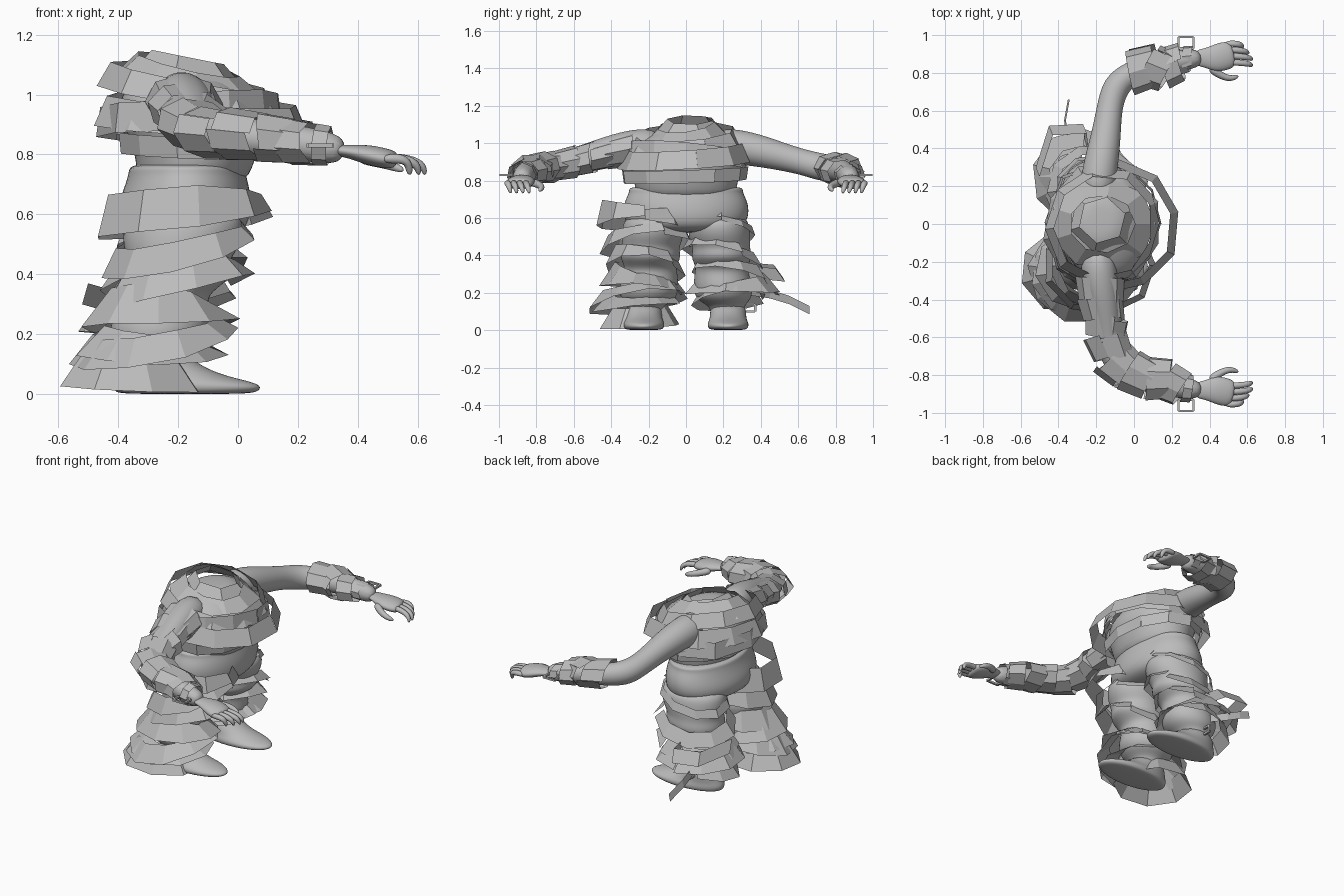
import bpy, bmesh, math, random
from mathutils import Vector

if "Cube" in bpy.data.objects:
    bpy.data.objects.remove(bpy.data.objects["Cube"])
random.seed(4)
grey = bpy.data.materials.new("linen grey")
grey.diffuse_color = (0.5, 0.5, 0.5, 1)
grey.use_nodes = True
grey.node_tree.nodes["Principled BSDF"].inputs["Base Color"].default_value = grey.diffuse_color


def finish(name, bm, subdiv=0, smooth=True):
    me = bpy.data.meshes.new(name)
    bmesh.ops.recalc_face_normals(bm, faces=bm.faces)
    for f in bm.faces:
        f.smooth = smooth
    bm.to_mesh(me)
    bm.free()
    me.materials.append(grey)
    ob = bpy.data.objects.new(name, me)
    bpy.context.collection.objects.link(ob)
    if subdiv:
        ob.modifiers.new("soften", 'SUBSURF').levels = subdiv
        ob.modifiers["soften"].render_levels = subdiv
    return ob


def skin(bm, rings):
    rows = [[bm.verts.new(p) for p in r] for r in rings]
    n = len(rows[0])
    for a, b in zip(rows, rows[1:]):
        for i in range(n):
            bm.faces.new((a[i], a[(i + 1) % n], b[(i + 1) % n], b[i]))
    bm.faces.new(rows[0])
    bm.faces.new(rows[-1])


def loft(name, sections, n=14):
    """Stack of upright ellipses: z, centre x, centre y, radius x, radius y."""
    bm = bmesh.new()
    skin(bm, [[(cx + rx * math.cos(2 * math.pi * i / n), cy + ry * math.sin(2 * math.pi * i / n), z)
               for i in range(n)] for z, cx, cy, rx, ry in sections])
    return finish(name, bm, 2)


def tube(name, path, n=10, flat=1.0):
    """Round limb through points x, y, z, radius; flat squashes it vertically."""
    bm, pts, rings = bmesh.new(), [Vector(p[:3]) for p in path], []
    for i, p in enumerate(pts):
        d = (pts[min(i + 1, len(pts) - 1)] - pts[max(i - 1, 0)]).normalized()
        u = d.cross(Vector((0, 0, 1))).normalized()
        v = u.cross(d)
        r = path[i][3]
        rings.append([p + u * r * math.cos(2 * math.pi * k / n) + v * r * flat * math.sin(2 * math.pi * k / n)
                      for k in range(n)])
    skin(bm, rings)
    return finish(name, bm, 2)


def wrap(name, c, rx, ry, w, tx=0, ty=0, flare=1.0, n=9, turn=0.0, rise=0.0, axis=None, loose=0.025, taper=0.0):
    """Cloth band round c: half sizes, width, tilts, top scale, spiral rise, narrowing towards the front."""
    bm, rows = bmesh.new(), []
    q = Vector(axis).to_track_quat('Z', 'Y') if axis else None
    for i in range(n + 1):
        t = turn + 2 * math.pi * i / n
        ct, st = math.cos(t), math.sin(t)
        k = 1 + random.uniform(-loose, loose)
        z = tx * ct + ty * st + rise * (i / n - 0.5)
        h = w * (0.5 - taper * 0.5 * max(ct, 0) ** 2)
        pair = [Vector((rx * ct * k * f, ry * st * k * f, z + s * h)) for s, f in ((-1, 1), (1, flare))]
        rows.append([bm.verts.new(Vector(c) + (q @ p if q else p)) for p in pair])
    for a, b in zip(rows, rows[1:]):
        bm.faces.new((a[0], b[0], b[1], a[1]))
    return finish(name, bm, 0, False)


def strip(name, pts, offset):
    """Loose cloth strip whose width is the offset vector."""
    bm = bmesh.new()
    rows = [(bm.verts.new(p), bm.verts.new(Vector(p) + Vector(offset))) for p in pts]
    for a, b in zip(rows, rows[1:]):
        bm.faces.new((a[0], b[0], b[1], a[1]))
    return finish(name, bm, 0, False)


def buckle(name, c, along, length, width, up, bar=.012):
    """Open rectangular frame, long side along the given axis (0 x, 1 y), short side along up."""
    bm = bmesh.new()
    for k in (-1, 1):
        for axis, off, size in ((along, width / 2, length), (up, length / 2, width)):
            r = bmesh.ops.create_cube(bm, size=1)
            other = up if axis == along else along
            for v in r["verts"]:
                p = Vector(c)
                for j in range(3):
                    p[j] += v.co[j] * (size if j == axis else bar)
                p[other] += k * off
                v.co = p
    return finish(name, bm, 0, False)


# Torso and trousers
loft("torso", [(.68, -.16, 0, .19, .27), (.78, -.14, 0, .20, .28), (.88, -.14, 0, .24, .31), (.96, -.16, 0, .25, .31),
               (1.03, -.18, .01, .20, .24), (1.08, -.18, .02, .12, .13), (1.09, -.18, .02, .06, .07)])
loft("trouser_seat", [(.52, -.18, 0, .14, .20), (.55, -.18, 0, .22, .32), (.62, -.18, 0, .235, .35),
                      (.69, -.17, 0, .215, .34), (.74, -.17, 0, .20, .31), (.76, -.17, 0, .20, .32),
                      (.77, -.17, 0, .15, .26)])

for side, s in (("right", -1), ("left", 1)):
    # Legs, with sagging folds, and feet
    loft(side + "_leg", [(.06, -.28, s * .22, .09, .09), (.13, -.28, s * .22, .09, .09),
                         (.16, -.27, s * .20, .15, .15), (.22, -.26, s * .20, .18, .165),
                         (.30, -.25, s * .19, .15, .15), (.34, -.23, s * .19, .14, .14),
                         (.39, -.20, s * .19, .19, .17), (.44, -.20, s * .19, .17, .155),
                         (.49, -.19, s * .18, .20, .17), (.56, -.18, s * .175, .21, .17),
                         (.62, -.18, s * .17, .18, .15)])
    loft(side + "_shoe", [(0, -.18, s * .225, .22, .09), (.01, -.17, s * .225, .25, .11),
                          (.035, -.17, s * .225, .26, .115), (.06, -.23, s * .225, .19, .10),
                          (.10, -.27, s * .225, .14, .10), (.14, -.28, s * .225, .11, .09)])
    # Arms reaching out and then forward
    tube(side + "_arm", [(-.20, s * .12, .99, .10), (-.18, s * .30, .98, .10), (-.15, s * .45, .945, .085),
                         (-.13, s * .62, .90, .07), (-.10, s * .73, .87, .08), (-.02, s * .80, .86, .07),
                         (.12, s * .84, .85, .065), (.26, s * .87, .83, .06), (.36, s * .88, .81, .05)])
    # Hand with curled fingers
    tube(side + "_palm", [(.32, s * .88, .815, .045), (.37, s * .88, .81, .05), (.43, s * .875, .80, .08),
                          (.50, s * .895, .785, .08), (.53, s * .90, .78, .06)], flat=.45)
    for k in range(4):
        y = .955 - k * .033
        reach = (.57, .60, .62, .62)[k]
        tube(f"{side}_finger_{k + 1}", [(.48, s * y, .785, .020), (.55, s * y, .788, .020),
                                        (reach, s * (y - .01), .768, .018), (reach + .004, s * (y - .02), .73, .011)], 6)
    tube(side + "_thumb", [(.40, s * .83, .795, .028), (.45, s * .79, .78, .024),
                           (.51, s * .765, .765, .02), (.555, s * .785, .745, .012)], 6)
    buckle(side + "_wrist_buckle", (.275, s * .96, .83), 0, .08, .06, 1)

# Collar and chest wraps, sloping in towards the neck
wrap("neck_wrap", (-.17, .02, 1.095), .18, .18, .06, -.025, .0, .70, 6, .3)
wrap("collar_wrap", (-.17, .0, 1.055), .28, .25, .09, -.04, .02, .62, 9)
wrap("shoulder_wrap", (-.16, -.01, 1.02), .31, .32, .08, -.05, .02, .85, 9, .4)
wrap("upper_chest_wrap", (-.12, -.01, .93), .36, .36, .10, -.02, .02, .88, 10, .2)
wrap("chest_wrap", (-.14, 0, .93), .28, .33, .09, .03, -.03, .96, 11)
wrap("lower_chest_wrap", (-.15, -.01, .83), .25, .335, .07, -.01, .01, 1.03, 11, .5)
wrap("back_sash", (-.20, -.02, .91), .28, .35, .10, .0, -.02, .95, 8, .7)

# Right leg wraps: centre x, y, z, half sizes, width, tilts, top scale
right_wraps = [(-.18, -.22, .61, .30, .26, .14, .02, -.01, .88), (-.19, -.21, .49, .26, .25, .10, .05, .03, .82),
               (-.21, -.22, .37, .27, .22, .11, .05, -.02, .75), (-.26, -.24, .28, .27, .23, .13, -.01, -.02, .62),
               (-.28, -.26, .19, .28, .27, .10, .04, .04, .72), (-.29, -.26, .17, .26, .24, .10, -.02, .02, .62)]
for i, (x, y, z, rx, ry, w, tx, ty, f) in enumerate(right_wraps):
    wrap(f"right_leg_wrap_{i + 1}", (x, y, z), rx, ry, w, tx, ty, f, 9, .4 * i, .02, taper=.6)
wrap("right_ankle_wrap", (-.36, -.25, .075), .25, .22, .11, -.01, .01, .68, 8, .3)

# Left leg wraps, looser behind
left_wraps = [(-.20, .19, .56, .22, .18, .05, .05, -.03, .9), (-.21, .20, .42, .25, .22, .08, .04, -.05, .78),
              (-.25, .24, .32, .25, .22, .09, .03, -.04, .75), (-.28, .25, .25, .26, .26, .11, -.02, .0, .65),
              (-.27, .23, .19, .24, .20, .08, .04, .02, .75)]
for i, (x, y, z, rx, ry, w, tx, ty, f) in enumerate(left_wraps):
    wrap(f"left_leg_wrap_{i + 1}", (x, y, z), rx, ry, w, tx, ty, f, 9, .5 * i, .02, taper=.5)
strip("left_leg_tail", [(-.30, .32, .19), (-.36, .45, .17), (-.37, .55, .14), (-.35, .66, .085)], (.01, .0, .045))
strip("left_leg_flap", [(-.25, .34, .28), (-.27, .53, .26), (-.45, .52, .28), (-.52, .30, .30)], (.02, -.05, .07))
buckle("left_ankle_buckle", (-.28, .325, .12), 1, .09, .04, 2)

# Right arm wraps from shoulder to wrist
arm_wraps = [(-.18, -.35, .96, .13, .13, (.05, -1, -.2)), (-.17, -.45, .94, .12, .12, (.2, -1, -.25)),
             (-.15, -.55, .91, .12, .13, (-.1, -1, -.25)), (-.13, -.65, .89, .12, .13, (.4, -1, -.2)),
             (-.07, -.75, .87, .12, .13, (1, -.9, -.1)), (.03, -.80, .865, .12, .14, (1, -.5, -.1)),
             (.13, -.82, .85, .12, .12, (1, 0, -.1)), (.21, -.85, .84, .11, .10, (1, -.5, -.1))]
for i, (x, y, z, r, w, ax) in enumerate(arm_wraps):
    wrap(f"right_arm_wrap_{i + 1}", (x, y, z), r, r * .72, w, .015, -.015, .90, 8, i * .6, .02, ax)
wrap("right_wrist_wrap", (.28, -.87, .83), .075, .07, .05, 0, 0, .95, 8, 0, 0, (1, -.15, -.1))

# Left forearm cuffs
cuffs = [(.05, .82, .86, .12, .14, (1, .3, -.1)), (.13, .82, .855, .12, .12, (1, -.4, -.1)),
         (.21, .84, .84, .11, .09, (1, .4, -.1)), (.28, .87, .83, .075, .05, (1, .15, -.1))]
for i, (x, y, z, r, w, ax) in enumerate(cuffs):
    wrap(f"left_forearm_wrap_{i + 1}", (x, y, z), r, r * .72, w, .015, -.015, .92, 8, i * .7, .02, ax)
